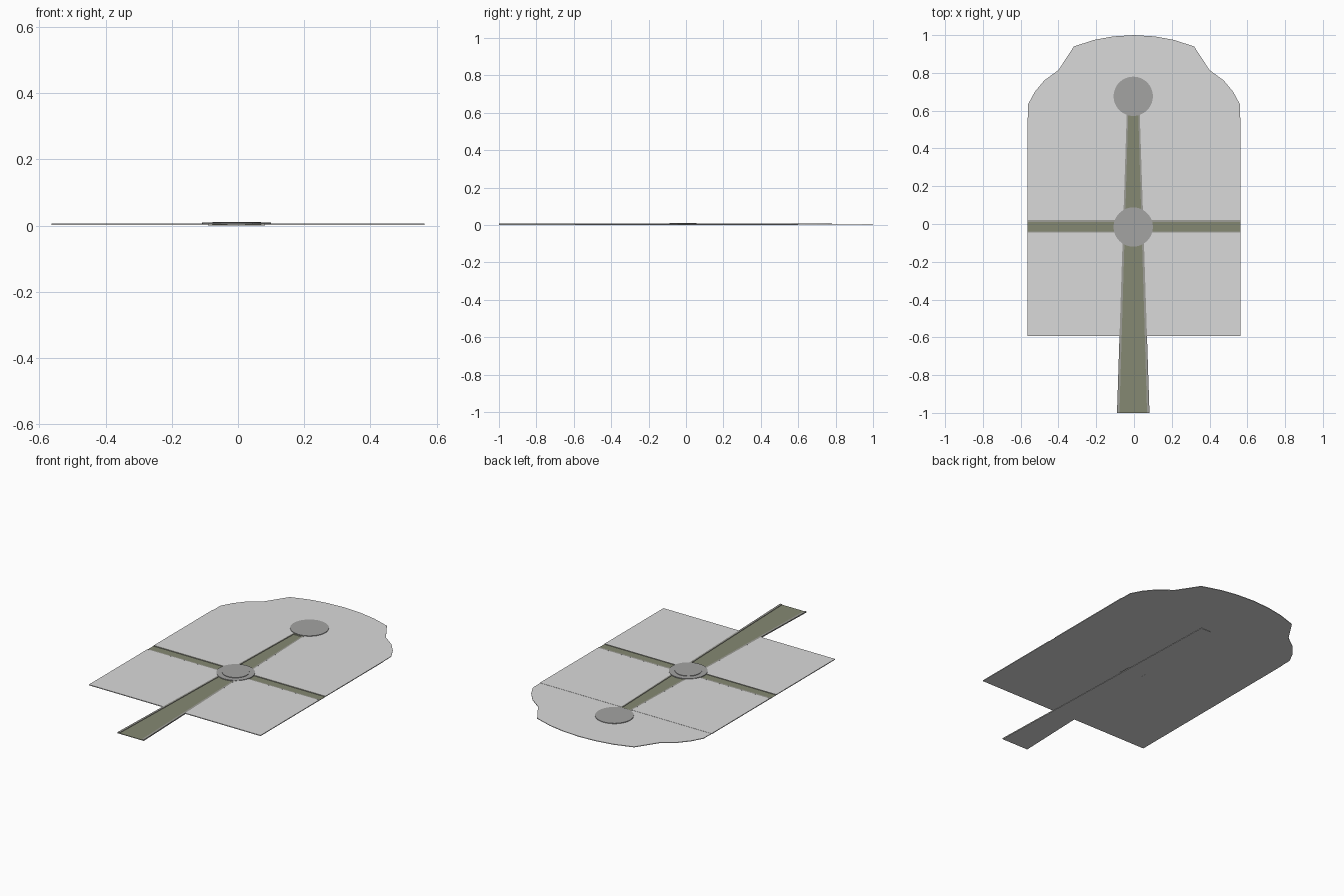
import bpy, bmesh, math

if "Cube" in bpy.data.objects:
    bpy.data.objects.remove(bpy.data.objects["Cube"])

def mat(name, c):
    m = bpy.data.materials.new(name)
    m.diffuse_color = (*c, 1)
    m.use_nodes = True
    m.node_tree.nodes["Principled BSDF"].inputs["Base Color"].default_value = m.diffuse_color
    return m

PALE = mat("pale grey ground", (0.70, 0.70, 0.70))
KERB = mat("kerb grey", (0.34, 0.34, 0.31))
OLIVE = mat("olive road", (0.235, 0.25, 0.17))
DISC = mat("disc grey", (0.37, 0.37, 0.365))

def slab(name, pts, z0, z1, m):
    """Flat outline extruded from z0 to z1."""
    bm = bmesh.new()
    f = bm.faces.new([bm.verts.new((x, y, z0)) for x, y in pts])
    r = bmesh.ops.extrude_face_region(bm, geom=[f])
    for v in r["geom"]:
        if isinstance(v, bmesh.types.BMVert):
            v.co.z = z1
    # keep the bottom cap so that the slab is closed
    if not any(all(v.co.z == min(w.co.z for w in bm.verts) for v in g.verts) for g in bm.faces):
        bm.faces.new([v for v in bm.verts if abs(v.co.z - z0) < 1e-9])
    bmesh.ops.recalc_face_normals(bm, faces=bm.faces)
    me = bpy.data.meshes.new(name)
    bm.to_mesh(me)
    bm.free()
    me.materials.append(m)
    ob = bpy.data.objects.new(name, me)
    bpy.context.collection.objects.link(ob)
    return ob

def circle(cx, cy, r, n=48):
    return [(cx + r * math.cos(2 * math.pi * i / n), cy + r * math.sin(2 * math.pi * i / n)) for i in range(n)]

C = -0.004                                  # centre line of the long road
FRONT, SEAM, SIDE = -.593, .565, .563       # limits of the court
LOW, TOP = .002, .0065                      # ground plate
Y0, Y1 = -.046, .021                        # cross road

def w(y):
    """Half width of the tapering road."""
    return .086 - .0325 * (y + 1)

# ground court: four quarters with the roads sunk between them
for side, s in (("left", -1), ("right", 1)):
    for name, a, b in (("front", FRONT, Y0), ("back", Y1, SEAM)):
        slab(f"ground_{name}_{side}",
             [(s * SIDE, a), (s * SIDE, b), (C + s * w(b), b), (C + s * w(a), a)], LOW, TOP, PALE)

# rounded, notched head, one small step lower
half = [(.561, SEAM), (.56, .635), (.525, .70), (.475, .76), (.40, .815), (.318, .94),
        (.21, .975), (.11, .993)]
slab("ground_head", half + [(0, 1.0)] + [(-x, y) for x, y in reversed(half)], LOW, .0055, PALE)

# long tapering road: pale bed, sunk olive surface, a kerb on each side
END = .60
def strip(a0, b0, a1, b1):
    return [(C + a0, -1), (C + b0, -1), (C + b1, END), (C + a1, END)]
p, q = w(-1), w(END)
slab("long_road_bed", strip(-p, p, -q, q), 0, .002, PALE)
slab("long_road_surface", strip(-p + .012, p - .012, -q + .007, q - .007), .0015, .0035, OLIVE)
# the far end of the surface runs over the lower head under the back disc
slab("long_road_end", [(C - q + .007, SEAM), (C + q - .007, SEAM), (C + q - .007, END), (C - q + .007, END)],
     .005, .006, OLIVE)
for side, s in (("left", -1), ("right", 1)):
    slab(f"long_road_kerb_{side}", strip(s * p, s * (p - .013), s * q, s * (q - .008)), .0015, TOP + .0001, KERB)

# cross road, built as a left and a right arm
for side, s in (("left", -1), ("right", 1)):
    def arm(a, b):
        return [(s * SIDE, a), (s * SIDE, b), (s * .06, b), (s * .06, a)]
    slab(f"cross_road_bed_{side}", arm(Y0, Y1), LOW, .003, PALE)
    slab(f"cross_road_surface_{side}", arm(Y0 + .006, Y1 - .009), .0025, .004, OLIVE)
    slab(f"cross_road_front_kerb_{side}", arm(Y0, Y0 + .007), .0025, TOP + .0001, KERB)
    slab(f"cross_road_back_kerb_{side}", arm(Y1 - .010, Y1), .0025, TOP + .0001, KERB)

# round plazas, the middle one with a smaller raised disc
for name, y, r, z in (("middle_disc", -.016, .104, .0088), ("middle_disc_top", -.016, .073, .0115),
                      ("back_disc", .676, .104, .0088)):
    slab(name, circle(C, y, r), .0045, z, DISC)
